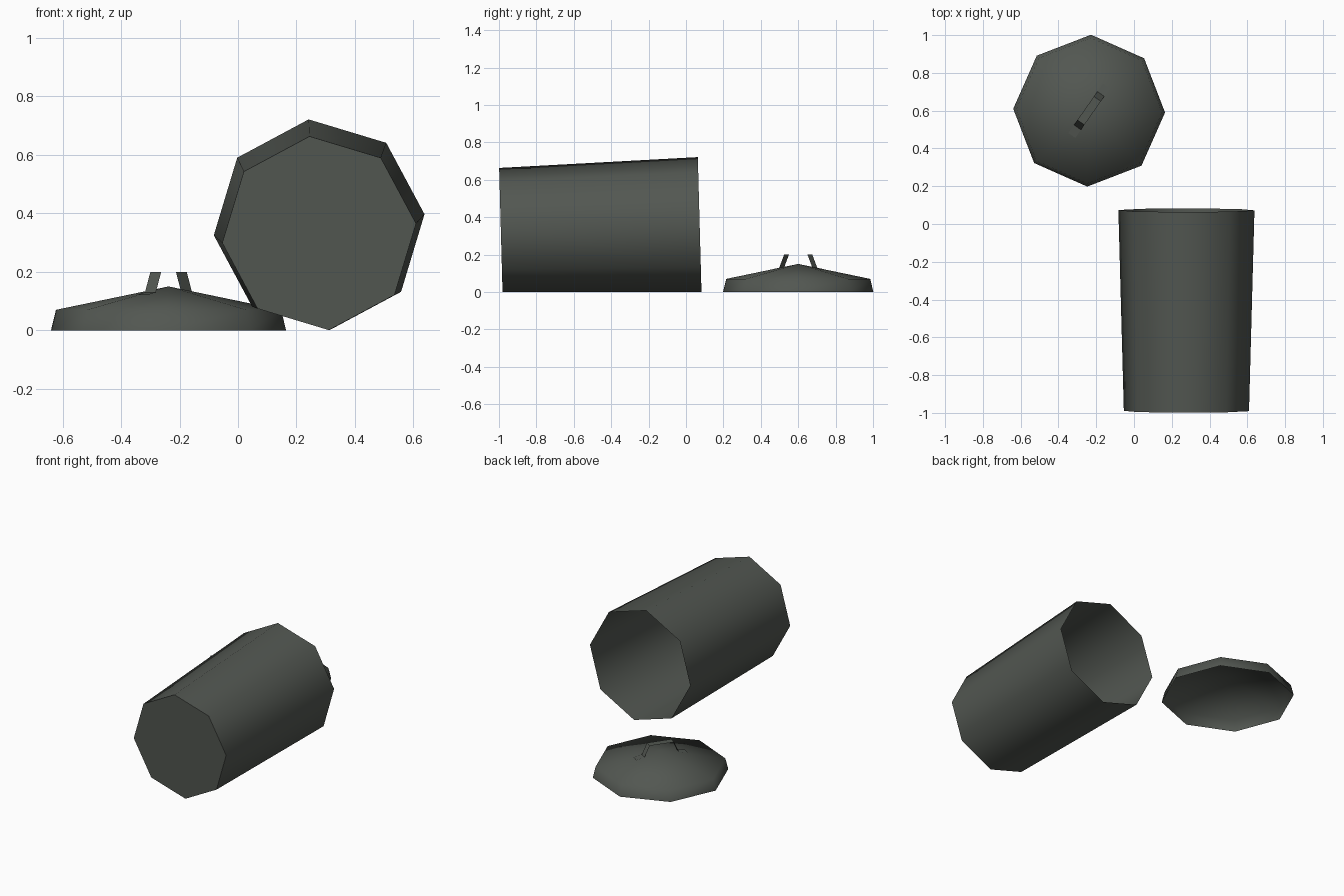
import bpy, bmesh, math
from mathutils import Vector

if "Cube" in bpy.data.objects:
    bpy.data.objects.remove(bpy.data.objects["Cube"])

SIDES = 8
metal = bpy.data.materials.new("dark_grey_metal")
metal.diffuse_color = (0.085, 0.095, 0.083, 1)
metal.use_nodes = True
metal.node_tree.nodes["Principled BSDF"].inputs["Base Color"].default_value = metal.diffuse_color


def finish(name, bm, smooth_angle=None):
    mesh = bpy.data.meshes.new(name)
    bm.to_mesh(mesh)
    bm.free()
    mesh.materials.append(metal)
    obj = bpy.data.objects.new(name, mesh)
    bpy.context.collection.objects.link(obj)
    if smooth_angle is not None:
        bpy.ops.object.select_all(action='DESELECT')
        obj.select_set(True)
        bpy.context.view_layer.objects.active = obj
        bpy.ops.object.shade_smooth_by_angle(angle=math.radians(smooth_angle))
    return obj


def ring(bm, centre, radius, u, v, start):
    verts = []
    for i in range(SIDES):
        a = math.radians(start) + math.tau * i / SIDES
        verts.append(bm.verts.new(centre + radius * (math.cos(a) * u + math.sin(a) * v)))
    return verts


def bridge(bm, a, b):
    for i in range(SIDES):
        j = (i + 1) % SIDES
        bm.faces.new((a[i], a[j], b[j], b[i]))


# Can lying on its side, closed at the front, open at the back
base = Vector((0.2775, -0.99, 0.332))
mouth = Vector((0.2775, 0.073, 0.361))
axis = (mouth - base).normalized()
x = Vector((1, 0, 0))
up = x.cross(axis)
bm = bmesh.new()
r0 = ring(bm, base, 0.333, x, up, 5.7)
r1 = ring(bm, mouth, 0.362, x, up, 5.7)
bridge(bm, r1, r0)
bm.faces.new(r0)
bmesh.ops.recalc_face_normals(bm, faces=bm.faces)
finish("can_body", bm, 75)

# Shallow lid, open underneath
centre = Vector((-0.2375, 0.6, 0))
y, z = Vector((0, 1, 0)), Vector((0, 0, 1))
bm = bmesh.new()
r0 = ring(bm, centre, 0.402, x, y, -1.4)
r1 = ring(bm, centre + 0.07 * z, 0.385, x, y, -1.4)
bridge(bm, r0, r1)
apex = bm.verts.new(centre + 0.15 * z)
for i in range(SIDES):
    bm.faces.new((r1[i], r1[(i + 1) % SIDES], apex))
finish("lid", bm, 75)

# Lid handle: a bent strip with flared feet
along = Vector((math.cos(math.radians(55)), math.sin(math.radians(55)), 0))
across = Vector((along.y, -along.x, 0)) * 0.0225
half = [(0.16, 0.120), (0.108, 0.130), (0.076, 0.2)]
path = [(-d, h) for d, h in half] + [(d, h) for d, h in reversed(half)]
bm = bmesh.new()
rows = []
for d, h in path:
    p = centre + along * d + z * h
    rows.append((bm.verts.new(p - across), bm.verts.new(p + across)))
for a, b in zip(rows, rows[1:]):
    bm.faces.new((a[0], a[1], b[1], b[0]))
finish("lid_handle", bm)
